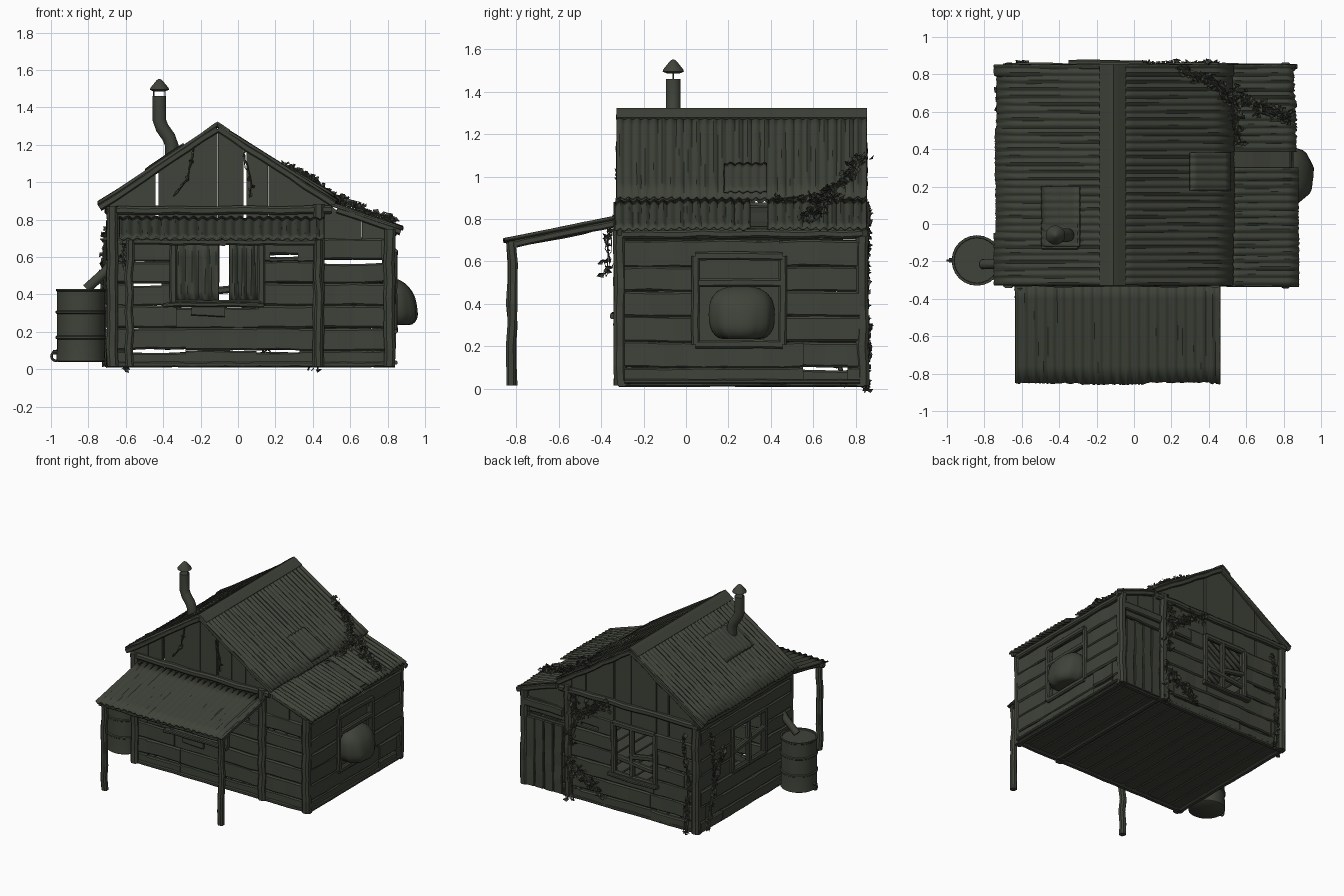
import bpy, bmesh, math, random
from math import sin, cos, pi
from mathutils import Vector as V

random.seed(7)
if "Cube" in bpy.data.objects:
    bpy.data.objects.remove(bpy.data.objects["Cube"])

mat = bpy.data.materials.new("dark weathered olive")
mat.use_nodes = True
COLOUR = (0.05, 0.056, 0.041, 1)
mat.diffuse_color = COLOUR
shader = mat.node_tree.nodes["Principled BSDF"]
shader.inputs["Base Color"].default_value = COLOUR
shader.inputs["Roughness"].default_value = 0.9
X, Y, Z = V((1, 0, 0)), V((0, 1, 0)), V((0, 0, 1))


def jit(a):
    return random.uniform(-a, a)


def finish(name, bm, smooth=False, thick=0):
    bmesh.ops.recalc_face_normals(bm, faces=bm.faces)
    mesh = bpy.data.meshes.new(name)
    bm.to_mesh(mesh)
    bm.free()
    ob = bpy.data.objects.new(name, mesh)
    bpy.context.collection.objects.link(ob)
    mesh.materials.append(mat)
    if thick:
        mod = ob.modifiers.new("thickness", "SOLIDIFY")
        mod.thickness, mod.offset = thick, 0
    if smooth:
        bpy.ops.object.select_all(action="DESELECT")
        ob.select_set(True)
        bpy.context.view_layer.objects.active = ob
        bpy.ops.object.shade_smooth_by_angle(angle=0.7)
    return ob


def skin(bm, rings, closed=True, caps=True):
    rows = [[bm.verts.new(p) for p in r] for r in rings]
    n = len(rows[0])
    for r0, r1 in zip(rows, rows[1:]):
        for i in range(n if closed else n - 1):
            j = (i + 1) % n
            bm.faces.new((r0[i], r0[j], r1[j], r1[i]))
    if caps:
        bm.faces.new(rows[0])
        bm.faces.new(rows[-1])


def beam(bm, a, b, w, d, up=Z, wobble=0.004):
    """Worn chamfered board from a to b: w along up, d across it."""
    a, b = V(a), V(b)
    axis = (b - a).normalized()
    side = axis.cross(up).normalized()
    up = side.cross(axis)
    c = min(w, d) * 0.25
    h, k = w / 2, d / 2
    sec = [(h, k - c), (h - c, k), (c - h, k), (-h, k - c),
           (-h, c - k), (c - h, -k), (h - c, -k), (h, c - k)]
    n = max(1, int((b - a).length / 0.09))
    rings = []
    for i in range(n + 1):
        o = a.lerp(b, i / n) + up * jit(wobble) + side * jit(wobble)
        rings.append([o + up * u + side * v for u, v in sec])
    skin(bm, rings)


def beams(name, items, **kw):
    bm = bmesh.new()
    for it in items:
        beam(bm, *it, **kw)
    return finish(name, bm)


def tube(bm, pts, radii, n=8):
    pts = [V(p) for p in pts]
    rings = []
    for i, p in enumerate(pts):
        t = (pts[min(i + 1, len(pts) - 1)] - pts[max(i - 1, 0)]).normalized()
        s = t.cross(Y if abs(t.y) < 0.8 else X).normalized()
        q = t.cross(s)
        r = radii[i] if isinstance(radii, list) else radii
        rings.append([p + (s * cos(2 * pi * k / n) + q * sin(2 * pi * k / n)) * r for k in range(n)])
    skin(bm, rings)


def lathe(name, x, y, profile, n=24):
    bm = bmesh.new()
    skin(bm, [[(x + r * cos(2 * pi * k / n), y + r * sin(2 * pi * k / n), z) for k in range(n)] for r, z in profile])
    return finish(name, bm, True)


# --- horizontal plank walls with openings -------------------------------
def wall(name, along_x, off, s0, s1, rows, openings):
    bm = bmesh.new()

    def board(a, b, lo, hi):
        if b - a < 0.02 or hi - lo < 0.008:
            return
        z = (lo + hi) / 2
        p, q = ((a, off, z), (b, off, z)) if along_x else ((off, a, z), (off, b, z))
        beam(bm, p, q, hi - lo, 0.035 + jit(0.008), wobble=0.0035)

    for lo, hi in zip(rows, rows[1:]):
        start = s0
        for a, b, z0, z1 in sorted(o for o in openings if o[2] < hi and o[3] > lo):
            board(start, a, lo, hi)
            board(a, b, lo, z0)
            board(a, b, z1, hi)
            start = b
        board(start, s1, lo, hi)
    return finish(name, bm)


rows = [0.02, 0.1, 0.22, 0.34, 0.46, 0.575, 0.7, 0.8]
high = rows + [0.88]
slits = [(-0.57, -0.28, 0.09, 0.106), (0.1, 0.33, 0.09, 0.102), (0.46, 0.77, 0.565, 0.585),
         (-0.57, -0.41, 0.445, 0.46), (0.17, 0.32, 0.6, 0.612)]
FRONT, BACK, LEFT, RIGHT = -0.295, 0.82, -0.685, 0.82
wall("front_wall", True, FRONT, -0.69, 0.82, rows[:-1], slits + [(-0.33, 0.11, 0.33, 0.69)])
wall("back_wall", True, BACK, -0.69, 0.82, rows[:-1], slits + [(-0.31, 0.03, 0.3, 0.68)])
wall("right_wall", False, RIGHT, -0.29, 0.82, rows[:-1], [(0.55, 0.76, 0.088, 0.102), (0.06, 0.44, 0.22, 0.61)])
wall("left_wall", False, LEFT, -0.29, 0.82, high, [(0.55, 0.76, 0.088, 0.102), (0.04, 0.42, 0.36, 0.68)])


def roof_z(x):
    if x < -0.11:
        return 1.31 + 0.67 * (x + 0.11)
    return 1.31 - 0.65 * (x + 0.11) if x < 0.52 else 0.88 - 0.34 * (x - 0.52)


# gables: upright boards cut to the roof slope, with two broken gaps
for name, y in (("front_gable", FRONT), ("back_gable", BACK)):
    bm = bmesh.new()
    edges = [-0.69, -0.56, -0.44, -0.33, -0.22, -0.11, 0.03, 0.16, 0.28, 0.4, 0.52, 0.66, 0.82]
    for a, b in zip(edges, edges[1:]):
        a += 0.016 if a in (-0.44, 0.03) else 0.002
        base = 0.69 if a > 0.5 or y > 0 else 0.7
        dy = jit(0.005)
        outline = [(a, base), (b, base), (b, roof_z(b) - 0.025), (a, roof_z(a) - 0.025)]
        skin(bm, [[(x, y + dy + t, z) for x, z in outline] for t in (-0.012, 0.012)])
    finish(name, bm)

# --- frame timbers -------------------------------------------------------
posts = [((x, y, 0.015), (x, y, top), 0.06, 0.06, X)
         for y in (FRONT - 0.015, BACK + 0.01)
         for x, top in ((-0.67, 0.87), (0.43, 0.88), (0.81, 0.75))]
beams("corner_posts", posts)
beams("wall_plates", [((-0.7, y, 0.85), (0.5, y, 0.85), 0.045, 0.05) for y in (FRONT - 0.015, BACK + 0.015)]
      + [((LEFT, -0.3, 0.85), (LEFT, 0.83, 0.85), 0.05, 0.05), ((RIGHT, -0.3, 0.73), (RIGHT, 0.83, 0.73), 0.04, 0.05)])
beams("barge_boards", [((a, y, roof_z(a) - 0.025), (b, y, roof_z(b) - 0.025), 0.035, 0.025)
                       for y in (FRONT - 0.02, BACK + 0.02)
                       for a, b in ((-0.74, -0.112), (-0.108, 0.515), (0.53, 0.87))])
beams("floor_boards", [((x, -0.29, 0.035), (x, 0.82, 0.035), 0.02, 0.105) for x in [-0.63 + i * 0.11 for i in range(14)]], wobble=0.001)
beams("floor_joists", [((x, -0.31, 0.025), (x, 0.84, 0.025), 0.03, 0.04) for x in (-0.68, 0.46, 0.815)]
      + [((-0.7, y, 0.025), (0.84, y, 0.025), 0.03, 0.04) for y in (-0.3, 0.82)], wobble=0.002)


# --- corrugated roofing --------------------------------------------------
def sheet(name, a, b, s0, s1, pitch, amp, slope_x=True, ragged=0.008):
    """Corrugated sheet from a to b (slope position, height), spanning s0..s1."""
    bm = bmesh.new()
    n = int((s1 - s0) / pitch * 6)
    rings = []
    lift = edge = 0
    for i in range(n + 1):
        s = s0 + (s1 - s0) * i / n
        if i % 42 == 0:
            edge, lift = jit(ragged), jit(0.003)
        ring = []
        for k in range(7):
            t = k / 6
            p = a[0] + (b[0] - a[0]) * t + (edge + jit(ragged / 3) if k == 6 else 0)
            z = a[1] + (b[1] - a[1]) * t + amp * sin(2 * pi * s / pitch) + lift + jit(0.0012)
            ring.append((p, s, z) if slope_x else (s, p, z))
        rings.append(ring)
    skin(bm, rings, closed=False, caps=False)
    return finish(name, bm, True, 0.01)


sheet("left_roof", (-0.11, 1.305), (-0.74, 0.885), -0.325, 0.85, 0.04, 0.006)
sheet("right_roof", (-0.11, 1.305), (0.53, 0.9), -0.325, 0.85, 0.04, 0.006)
sheet("lean_to_roof_front", (0.5, 0.885), (0.88, 0.755), -0.335, 0.3, 0.04, 0.006)
sheet("lean_to_roof_back", (0.5, 0.885), (0.875, 0.755), 0.385, 0.85, 0.04, 0.006, ragged=0.02)
sheet("porch_roof", (-0.31, 0.81), (-0.85, 0.7), -0.635, 0.46, 0.05, 0.006, False, 0.012)
sheet("roof_patch", (-0.29, 1.2), (-0.5, 1.062), -0.12, 0.2, 0.04, 0.003)
sheet("loose_roof_sheet", (0.3, 1.06), (0.52, 0.93), 0.18, 0.38, 0.04, 0.004)
beams("lean_to_gap_boards", [((0.53, 0.34, 0.855), (0.83, 0.34, 0.755), 0.012, 0.1)])
bm = bmesh.new()
skin(bm, [[(x, y, z) for x, z in ((-0.18, 1.268), (-0.13, 1.305), (-0.11, 1.318), (-0.09, 1.305), (-0.045, 1.274))]
          for y in (-0.328, 0.853)], False, False)
finish("ridge_cap", bm, thick=0.012)

# --- porch ----------------------------------------------------------------
beams("porch_posts", [((x, -0.82, 0.015), (x, -0.82, 0.69), 0.045, 0.045, X) for x in (-0.58, 0.43)], wobble=0.006)
beams("porch_beams", [((-0.62, -0.82, 0.68), (0.45, -0.82, 0.68), 0.035, 0.04)]
      + [((x, -0.84, 0.675), (x, -0.31, 0.785), 0.035, 0.03) for x in (-0.58, -0.08, 0.43)])


# --- windows and door -------------------------------------------------------
def frame(name, along_x, off, s0, s1, z0, z1, extra=()):
    bars = [(s0, z0, s1, z0), (s0, z1, s1, z1), (s0, z0, s0, z1), (s1, z0, s1, z1), *extra]
    place = (lambda s, z: (s, off, z)) if along_x else (lambda s, z: (off, s, z))
    return beams(name, [(place(a, b), place(c, d), 0.035, 0.04, Y if along_x else X) for a, b, c, d in bars], wobble=0.002)


frame("front_window_frame", True, -0.31, -0.345, 0.125, 0.35, 0.7)
frame("back_window_frame", True, 0.835, -0.32, 0.04, 0.3, 0.69, [(-0.12, 0.3, -0.12, 0.69), (-0.32, 0.5, -0.13, 0.47), (-0.3, 0.4, 0.0, 0.43)])
frame("left_window_frame", False, -0.7, 0.03, 0.43, 0.35, 0.69, [(0.23, 0.35, 0.23, 0.69), (0.03, 0.55, 0.43, 0.5)])
frame("right_window_frame", False, 0.835, 0.045, 0.455, 0.21, 0.625, [(0.05, 0.5, 0.45, 0.5)])
beams("right_window_panel", [((0.8, 0.05, 0.41), (0.8, 0.45, 0.41), 0.42, 0.012)], wobble=0)
beams("window_sills", [((-0.4, -0.33, 0.345), (0.14, -0.33, 0.345), 0.025, 0.05), ((-0.25, -0.325, 0.315), (-0.07, -0.325, 0.31), 0.06, 0.02),
                       ((-0.35, 0.85, 0.29), (0.07, 0.85, 0.29), 0.025, 0.05)])
beams("back_door", [((x, 0.845, 0.02), (x, 0.845, 0.55), 0.075, 0.02, X) for x in (0.51, 0.59, 0.67, 0.75)]
      + [((0.47, 0.845, 0.66), (0.8, 0.845, 0.66), 0.06, 0.03)])
for name, x0, x1 in (("left_curtain", -0.34, -0.105), ("right_curtain", -0.045, 0.12)):
    bm = bmesh.new()
    skin(bm, [[(x0 + (x1 - x0) * i / 20, -0.29 + 0.012 * sin(i * 1.1 + z * 4), z + 0.008 * sin(i * 2.3)) for i in range(21)]
              for z in (0.69, 0.6, 0.5, 0.42, 0.36)], False, False)
    finish(name, bm, True, 0.006)

# tarp bulging out of the right window, flaring towards its hem
bm = bmesh.new()
bmesh.ops.create_uvsphere(bm, u_segments=32, v_segments=18, radius=1)
for v in bm.verts:
    x, y, z = v.co
    z = max(-0.8, z)
    fold = 1 + 0.05 * sin(9 * math.atan2(y, x)) * (0.4 - z * 0.6)
    sq = abs(z) ** 0.75 * math.copysign(1, z)
    v.co = (0.83 + x * (0.125 - 0.04 * z) * fold, 0.26 + math.copysign(abs(y) ** 0.8, y) * 0.155 * fold, 0.35 + 0.135 * sq)
finish("window_tarp", bm, True)

# --- chimney ---------------------------------------------------------------
bm = bmesh.new()
tube(bm, [(x, -0.06, z) for x, z in ((-0.355, 1.08), (-0.355, 1.2), (-0.37, 1.24), (-0.405, 1.29), (-0.42, 1.33), (-0.42, 1.46))], 0.036, 14)
for dx in (-0.03, 0.03):
    tube(bm, [(-0.42 + dx, -0.06, 1.45), (-0.42 + dx, -0.06, 1.51)], 0.004, 5)
finish("stove_pipe", bm, True)
lathe("pipe_cap", -0.42, -0.06, [(0.03, 1.485), (0.052, 1.495), (0.048, 1.505), (0.015, 1.545), (0.004, 1.552)], 14)
beams("pipe_flashing", [((-0.49, -0.06, roof_z(-0.49) + 0.012), (-0.3, -0.06, roof_z(-0.3) + 0.012), 0.012, 0.15)], wobble=0)

# --- rain barrel --------------------------------------------------------------
lathe("barrel", -0.84, -0.195, [(0.125, 0.04), (0.132, 0.045), (0.13, 0.06), (0.128, 0.16), (0.135, 0.165), (0.135, 0.175),
      (0.128, 0.18), (0.128, 0.295), (0.135, 0.3), (0.135, 0.31), (0.128, 0.315), (0.128, 0.415), (0.134, 0.42), (0.134, 0.43), (0.122, 0.43), (0.12, 0.42)])
bm = bmesh.new()
tube(bm, [(-0.68, -0.215, 0.56), (-0.71, -0.215, 0.52), (-0.81, -0.215, 0.43)], 0.026, 10)
tube(bm, [(-0.95, -0.195, 0.09), (-0.99, -0.195, 0.09)], 0.012)
tube(bm, [(-0.975 + 0.022 * cos(a * pi / 6), -0.195, 0.07 + 0.025 * sin(a * pi / 6)) for a in range(13)], 0.007, 6)
finish("downpipe_and_tap", bm, True)


# --- creepers: wandering stems with scattered folded leaves ----------------
def leaf(bm, p):
    d = V((jit(1), jit(1), jit(1))).normalized()
    s = d.orthogonal().normalized()
    n = d.cross(s)
    r = random.uniform(0.014, 0.026)
    a, b, c, e = [bm.verts.new(V(p) + o) for o in (-d * r, s * r * 0.7 + n * r * 0.3, d * r, -s * r * 0.7 + n * r * 0.3)]
    bm.faces.new((a, b, c))
    bm.faces.new((a, c, e))


def creeper(name, paths, spread, leaves, stem=0.01, twigs=5):
    bm = bmesh.new()
    spread = V(spread)
    for path in paths:
        path = [V(p) for p in path]
        for t in range(twigs):
            line = []
            for a, b in zip(path, path[1:]):
                for k in range(5):
                    line.append(a.lerp(b, k / 5) + V([jit(c) for c in spread]) * (0.6 if t else 0.2))
            tube(bm, line, [stem * (1 if t == 0 else 0.5) * (1 - 0.6 * i / len(line)) for i in range(len(line))], 5)
            for i in range(leaves):
                leaf(bm, random.choice(line) + V([jit(c) for c in spread]) * 0.5)
    return finish(name, bm)


creeper("back_creeper", [[(0.4, 0.85, 0.02), (0.42, 0.85, 0.4), (0.36, 0.85, 0.7), (0.4, 0.85, 0.9)],
        [(0.4, 0.85, 0.3), (0.28, 0.85, 0.2), (0.12, 0.85, 0.08)], [(0.38, 0.85, 0.65), (0.2, 0.85, 0.78), (0.05, 0.85, 0.82)]],
        (0.06, 0.016, 0.05), 16)
creeper("corner_creeper", [[(-0.6, 0.85, 0.03), (-0.62, 0.85, 0.4), (-0.56, 0.85, 0.8)],
        [(-0.715, 0.74, 0.03), (-0.715, 0.66, 0.4), (-0.715, 0.72, 0.8)], [(-0.715, 0.66, 0.4), (-0.715, 0.52, 0.6)]],
        (0.018, 0.018, 0.05), 18)
creeper("roof_creeper", [[(0.25, 0.83, 1.095), (0.42, 0.76, 0.99), (0.52, 0.65, 0.92), (0.57, 0.42, 0.88)],
        [(0.52, 0.7, 0.92), (0.68, 0.62, 0.85), (0.85, 0.56, 0.785)]], (0.05, 0.05, 0.015), 24)
creeper("porch_creeper", [[(-0.6, -0.36, 0.8), (-0.61, -0.37, 0.62), (-0.6, -0.38, 0.5)]], (0.03, 0.03, 0.03), 7, 0.005, 3)
creeper("gable_creeper", [[(-0.24, -0.32, 1.18), (-0.27, -0.32, 1.02), (-0.36, -0.32, 0.9)],
        [(0.03, -0.32, 1.15), (0.07, -0.32, 1.0), (0.06, -0.32, 0.9)]], (0.015, 0.008, 0.02), 2, 0.006, 2)
